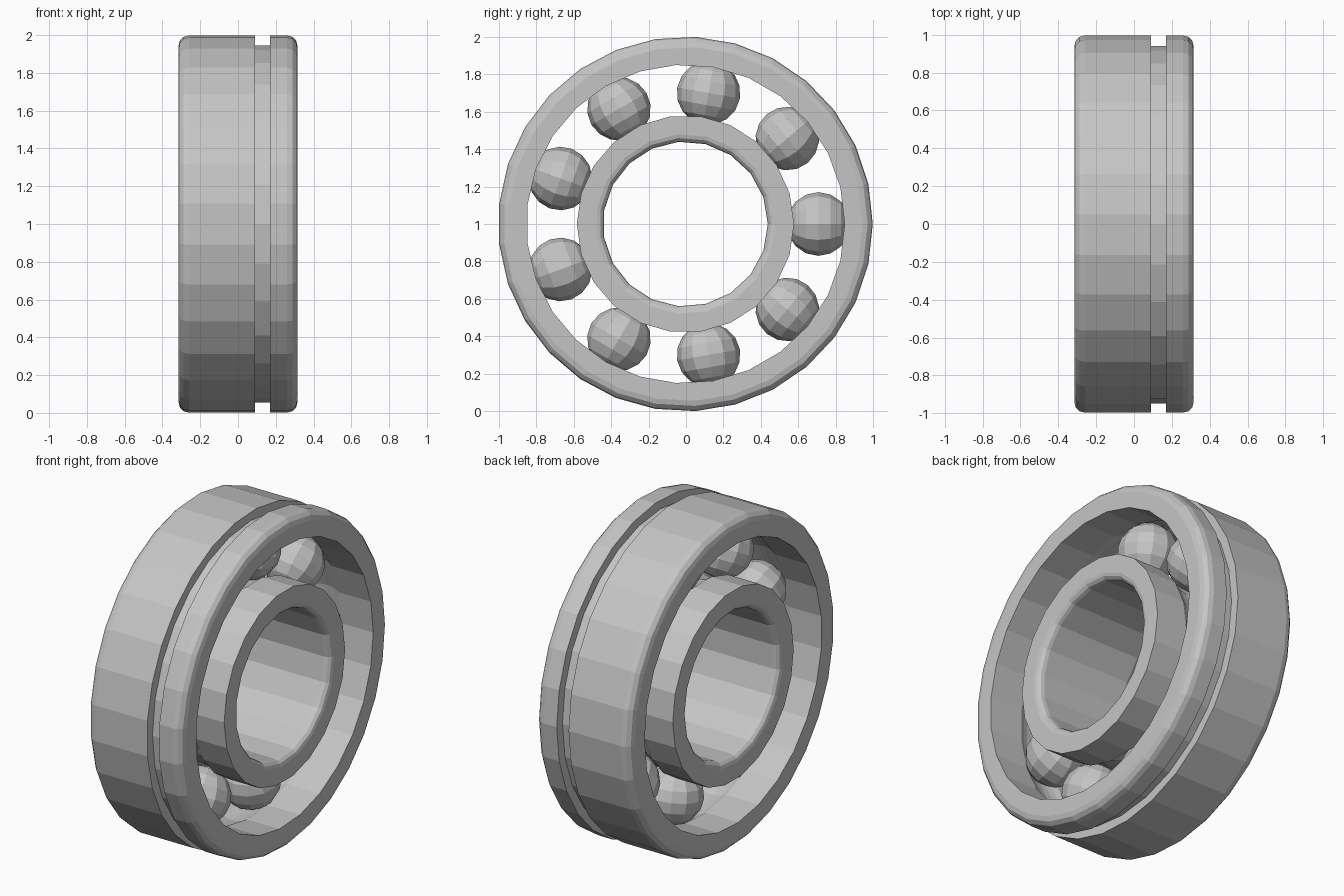
import bpy
import bmesh
from math import sin, cos, pi, acos, tau, radians
from mathutils import Matrix, Vector

cube = bpy.data.objects.get("Cube")
if cube:
    bpy.data.objects.remove(cube, do_unlink=True)

CENTRE = Vector((0, -0.003, 1))
HALF = 0.315           # half of the bearing width
BALL_R, PITCH = 0.17, 0.71

steel = bpy.data.materials.new("steel grey")
steel.use_nodes = True
colour = (0.56, 0.56, 0.56, 1)
steel.diffuse_color = colour
steel.node_tree.nodes["Principled BSDF"].inputs["Base Color"].default_value = colour


def finish(name, bm):
    bmesh.ops.recalc_face_normals(bm, faces=bm.faces)
    mesh = bpy.data.meshes.new(name)
    bm.to_mesh(mesh)
    bm.free()
    mesh.materials.append(steel)
    obj = bpy.data.objects.new(name, mesh)
    obj.location = CENTRE
    bpy.context.collection.objects.link(obj)
    return obj


def stitch(bm, a, b):
    """Join two closed loops, which may have different vertex counts."""
    na, nb = len(a), len(b)
    if na == nb:
        for i in range(na):
            j = (i + 1) % na
            bm.faces.new((a[i], a[j], b[j], b[i]))
        return
    i = j = 0
    while i < na or j < nb:
        if j == nb or (i < na and (i + 1) / na <= (j + 1) / nb):
            bm.faces.new((a[i], a[(i + 1) % na], b[j % nb]))
            i += 1
        else:
            bm.faces.new((a[i % na], b[(j + 1) % nb], b[j]))
            j += 1


def lathe(name, profile):
    """Revolve a closed profile of (x, radius, sides) about the x axis."""
    bm = bmesh.new()
    loops = [[bm.verts.new((x, r * cos(tau * k / n), r * sin(tau * k / n)))
              for k in range(n)] for x, r, n in profile]
    for a, b in zip(loops, loops[1:] + loops[:1]):
        stitch(bm, a, b)
    return finish(name, bm)


def arc(cx, cr, radius, start, end, steps, sides):
    angles = [radians(start + (end - start) * i / steps) for i in range(steps + 1)]
    return [(cx + radius * cos(t), cr + radius * sin(t), sides) for t in angles]


def race(lip, side, sides):
    """Ball track arc from -x to +x; side is +1 outward, -1 inward."""
    half = 90 - acos(abs(lip - PITCH) / BALL_R) * 180 / pi
    return arc(0, PITCH, BALL_R, side * (180 - half), side * half, 6, sides)


# Outer ring: ball track inside, rounded rims and a snap ring groove outside
F = 0.055
outer = [(-HALF, 0.85, 27)] + race(0.85, 1, 27) + [(HALF, 0.85, 27)]
outer += arc(HALF - F, 1 - F, F, 0, 90, 3, 29)
outer += [(0.17, 1, 29), (0.17, 0.945, 28), (0.09, 0.945, 28), (0.09, 1, 29)]
outer += arc(F - HALF, 1 - F, F, 90, 180, 3, 29)
lathe("outer_ring", outer)

# Inner ring: ball track outside, rounded bore edges
B, BORE = 0.04, 0.44
inner = [(-HALF, 0.58, 22)] + race(0.58, -1, 22) + [(HALF, 0.58, 22)]
inner += arc(HALF - B, BORE + B, B, 0, -90, 3, 19)
inner += arc(B - HALF, BORE + B, B, -90, -180, 3, 19)
lathe("inner_ring", inner)

# Nine balls, each with its poles on the radial line
for k in range(9):
    angle = tau * k / 9
    bm = bmesh.new()
    bmesh.ops.create_uvsphere(bm, u_segments=12, v_segments=8, radius=BALL_R)
    place = Matrix.Rotation(angle - pi / 2, 4, 'X') @ Matrix.Translation((0, 0, PITCH))
    bm.transform(place)
    finish(f"ball_{k + 1}", bm)
